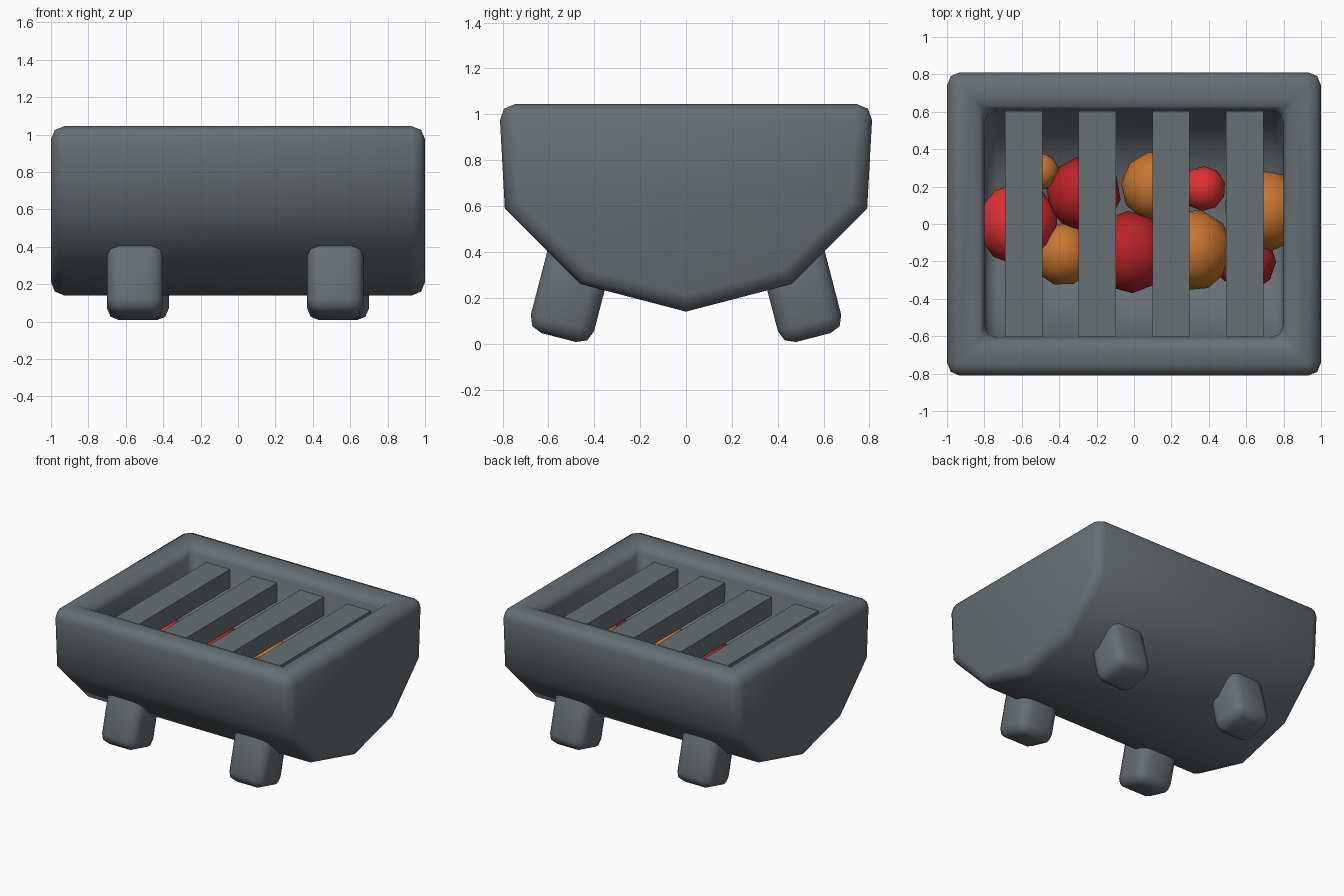
import bpy, bmesh, math
from mathutils import Matrix, Vector

if "Cube" in bpy.data.objects:
    bpy.data.objects.remove(bpy.data.objects["Cube"])


def material(name, rgb):
    m = bpy.data.materials.new(name)
    m.diffuse_color = (*rgb, 1)
    m.use_nodes = True
    m.node_tree.nodes["Principled BSDF"].inputs["Base Color"].default_value = m.diffuse_color
    return m


GREY = material("iron grey", (0.135, 0.16, 0.178))
RED = material("bright red", (0.72, 0.03, 0.035))
DARK_RED = material("deep red", (0.48, 0.017, 0.022))
ORANGE = material("ember orange", (0.58, 0.18, 0.03))


def finish(name, bm, mat, bevel=0.0, smooth=60):
    bmesh.ops.recalc_face_normals(bm, faces=bm.faces)
    if bevel:
        # round only the hard corners, keep the profile creases
        edges = [e for e in bm.edges if e.calc_face_angle(0) > math.radians(60)]
        bmesh.ops.bevel(bm, geom=edges, offset=bevel, segments=2, profile=0.5,
                        affect='EDGES', clamp_overlap=True)
    me = bpy.data.meshes.new(name)
    bm.to_mesh(me)
    bm.free()
    ob = bpy.data.objects.new(name, me)
    bpy.context.collection.objects.link(ob)
    me.materials.append(mat)
    if smooth:
        bpy.ops.object.select_all(action='DESELECT')
        ob.select_set(True)
        bpy.context.view_layer.objects.active = ob
        bpy.ops.object.shade_smooth_by_angle(angle=math.radians(smooth))
    return ob


def box(name, size, matrix, mat, bevel=0.0, smooth=60):
    bm = bmesh.new()
    bmesh.ops.create_cube(bm, size=1)
    bmesh.ops.scale(bm, vec=Vector(size), verts=bm.verts)
    # bevel happens before placing, so sizes stay true
    ob = finish(name, bm, mat, bevel, smooth)
    ob.data.transform(matrix)
    return ob


def full_profile(half):
    return [(-y, z) for y, z in half] + [(y, z) for y, z in reversed(half[:-1])]


# Trough: outer and inner half profiles joined by a rim
outer = full_profile([(0.815, 1.045), (0.79, 0.59), (0.46, 0.26), (0, 0.14)])
inner = full_profile([(0.61, 1.045), (0.60, 0.66), (0.35, 0.42), (0, 0.33)])
bm = bmesh.new()


def section(profile, x):
    return [bm.verts.new((x, y, z)) for y, z in profile]


ol, orr = section(outer, -1), section(outer, 1)
il, ir = section(inner, -0.8), section(inner, 0.8)
for a, b in ((ol, orr), (il, ir)):
    for i in range(len(a) - 1):
        bm.faces.new((a[i], a[i + 1], b[i + 1], b[i]))
    bm.faces.new(a)
    bm.faces.new(b)
for a, b, c, d in ((ol[0], orr[0], ir[0], il[0]), (ol[-1], orr[-1], ir[-1], il[-1]),
                   (ol[0], ol[-1], il[-1], il[0]), (orr[0], orr[-1], ir[-1], ir[0])):
    bm.faces.new((a, b, c, d))
finish("trough", bm, GREY, bevel=0.07)

# Grate bars
for i in range(4):
    x = -0.59 + i * 0.394
    box(f"grate_bar_{i + 1}", (0.2, 1.21, 0.14), Matrix.Translation((x, 0, 0.87)),
        GREY, smooth=0)

# Splayed legs, the back pair is the front pair turned half round
for side, turn in (("front", 0), ("back", math.pi)):
    for n, x in enumerate((-0.55, 0.52)):
        m = (Matrix.Rotation(turn, 4, 'Z') @ Matrix.Translation((x, -0.5, 0.24))
             @ Matrix.Rotation(math.radians(-14.5), 4, 'X'))
        box(f"{side}_leg_{n + 1}", (0.3, 0.285, 0.44), m, GREY, bevel=0.065)

# Glowing coals: x, y, z, radius, colour
coals = [(-0.62, 0.0, 0.53, 0.22, RED), (-0.27, 0.16, 0.54, 0.20, DARK_RED),
         (-0.38, -0.16, 0.52, 0.17, ORANGE), (-0.50, 0.28, 0.56, 0.10, ORANGE),
         (-0.02, -0.15, 0.55, 0.22, DARK_RED), (0.12, 0.20, 0.54, 0.19, ORANGE),
         (0.31, -0.14, 0.54, 0.22, ORANGE), (0.37, 0.19, 0.58, 0.12, RED),
         (0.70, 0.07, 0.54, 0.22, ORANGE), (0.60, -0.20, 0.51, 0.16, DARK_RED)]
for i, (x, y, z, r, mat) in enumerate(coals):
    bm = bmesh.new()
    turn = Matrix.Rotation(i * 0.8, 4, 'Z')
    bmesh.ops.create_icosphere(bm, subdivisions=2, radius=r,
                               matrix=Matrix.Translation((x, y, z)) @ turn)
    finish(f"coal_{i + 1}", bm, mat)
